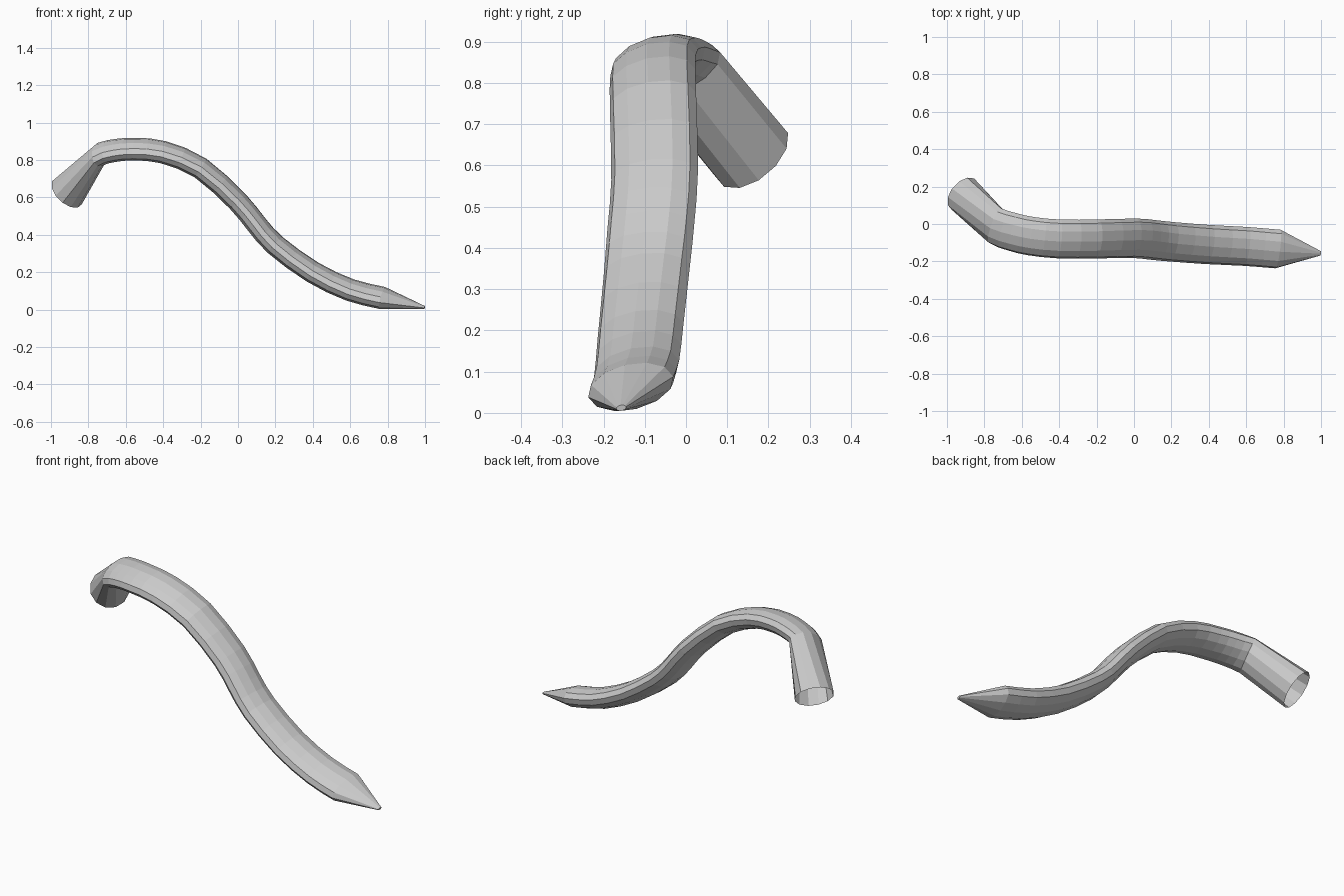
import bpy, bmesh, math
from mathutils import Vector

if "Cube" in bpy.data.objects:
    bpy.data.objects.remove(bpy.data.objects["Cube"])

SIDES = 12
ROLL = math.radians(15)
# centre line of the curved body, from the flared root to the shoulder of the point
PATH = [(-0.74, -0.01, 0.83), (-0.65, -0.042, 0.852), (-0.55, -0.065, 0.858),
        (-0.4, -0.08, 0.842), (-0.2, -0.08, 0.757), (0.0, -0.076, 0.577),
        (0.1, -0.085, 0.455), (0.2, -0.095, 0.345), (0.4, -0.11, 0.2),
        (0.6, -0.12, 0.105), (0.77, -0.134, 0.063)]
PATH = [Vector(p) for p in PATH]


def spline(p0, p1, p2, p3, t):
    return 0.5 * (2 * p1 + (p2 - p0) * t + (2 * p0 - 5 * p1 + 4 * p2 - p3) * t * t
                  + (3 * p1 - p0 - 3 * p2 + p3) * t ** 3)


def ring(bm, centre, tangent, a, b):
    """Elliptical ring across the tangent, rolled a little about it."""
    t = tangent.normalized()
    side = Vector((0, math.cos(ROLL), math.sin(ROLL)))
    u = (side - t * side.dot(t)).normalized()
    v = t.cross(u)
    return [bm.verts.new(centre + u * a * math.cos(k * math.tau / SIDES)
                         + v * b * math.sin(k * math.tau / SIDES)) for k in range(SIDES)]


# smooth centre line, two steps per control point
ext = [PATH[0] + Vector((-0.1, 0.07, -0.06))] + PATH + [2 * PATH[-1] - PATH[-2]]
centres = []
for i in range(1, len(ext) - 2):
    for t in (0, 0.5):
        centres.append(spline(*ext[i - 1:i + 3], t))
centres.append(PATH[-1])

bm = bmesh.new()
# open round root
rings = [ring(bm, Vector((-0.915, 0.16, 0.625)), Vector((0.58, -0.53, 0.62)), 0.105, 0.102)]
# flattened body
for i, c in enumerate(centres):
    if i == 0:
        tangent = Vector((0.8, -0.45, 0.4))
    else:
        tangent = centres[min(i + 1, len(centres) - 1)] - centres[i - 1]
    rings.append(ring(bm, c, tangent, 0.107, 0.056))
# pointed tip
rings.append(ring(bm, Vector((0.998, -0.157, 0.012)), Vector((1, -0.1, -0.2)), 0.012, 0.007))
for r, s in zip(rings, rings[1:]):
    for k in range(SIDES):
        j = (k + 1) % SIDES
        bm.faces.new((r[k], r[j], s[j], s[k]))
bm.faces.new(rings[-1])
bmesh.ops.recalc_face_normals(bm, faces=bm.faces)

mesh = bpy.data.meshes.new("curved_tail")
bm.to_mesh(mesh)
bm.free()
bpy.context.collection.objects.link(bpy.data.objects.new("curved_tail", mesh))
